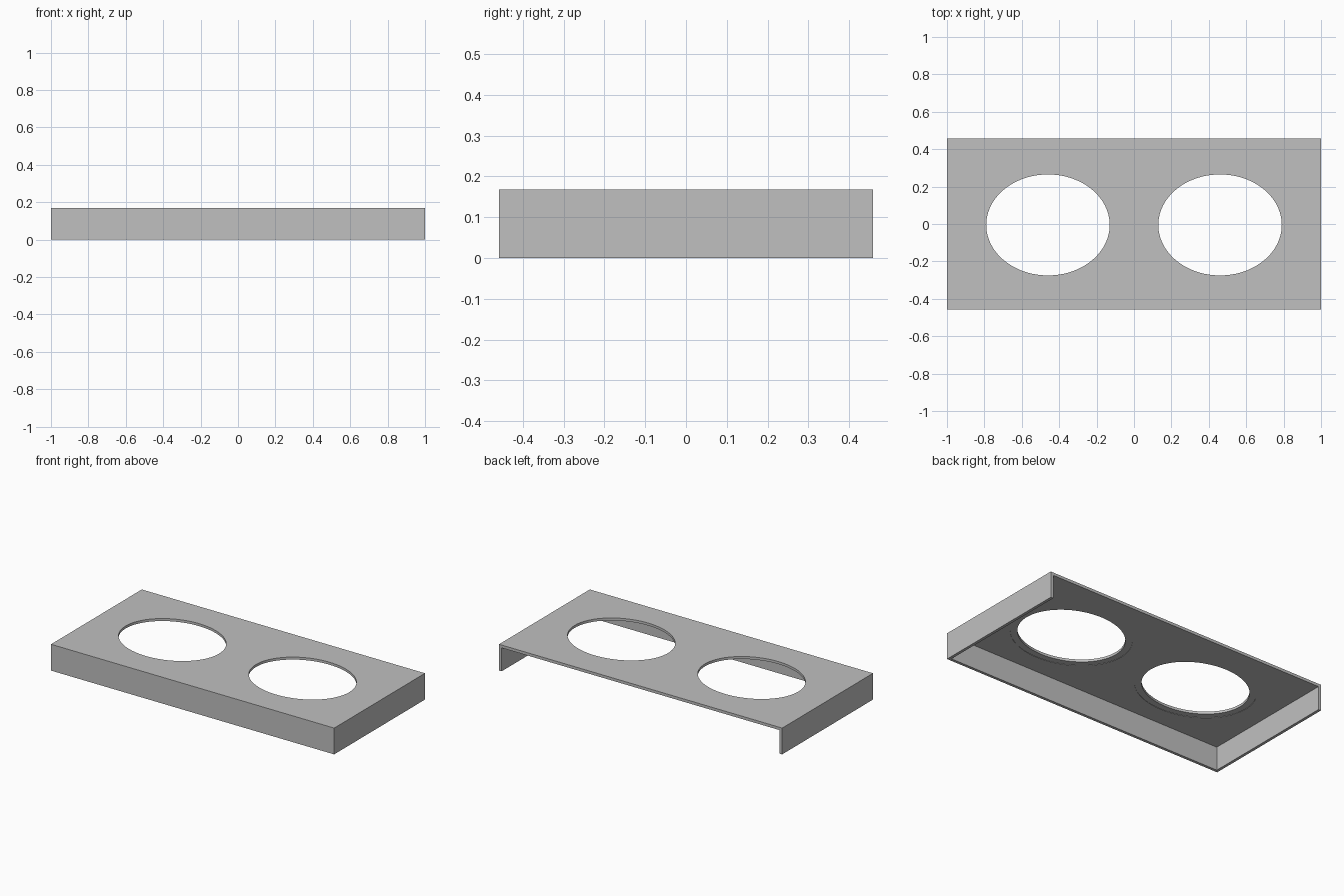
import bpy

if "Cube" in bpy.data.objects:
    bpy.data.objects.remove(bpy.data.objects["Cube"])

L, W, H = 2.0, 0.916, 0.168   # overall size
T = 0.018                     # sheet thickness

grey = bpy.data.materials.new("plain grey")
grey.diffuse_color = (0.53, 0.53, 0.53, 1)
grey.use_nodes = True
grey.node_tree.nodes["Principled BSDF"].inputs["Base Color"].default_value = grey.diffuse_color


def box(name, x0, x1, y0, y1, z0, z1):
    bpy.ops.mesh.primitive_cube_add(size=1, location=((x0 + x1) / 2, (y0 + y1) / 2, (z0 + z1) / 2))
    ob = bpy.context.object
    ob.name = name
    ob.scale = (x1 - x0, y1 - y0, z1 - z0)
    bpy.ops.object.transform_apply(location=True, rotation=False, scale=True)
    return ob


def oval(name, x, rx, ry, z0, z1):
    bpy.ops.mesh.primitive_cylinder_add(vertices=96, radius=1, depth=1, location=(x, -0.005, (z0 + z1) / 2))
    ob = bpy.context.object
    ob.name = name
    ob.scale = (rx, ry, z1 - z0)
    bpy.ops.object.transform_apply(location=True, rotation=False, scale=True)
    return ob


def cut(target, cutter):
    mod = target.modifiers.new(cutter.name, 'BOOLEAN')
    mod.operation = 'DIFFERENCE'
    mod.solver = 'EXACT'
    mod.object = cutter
    bpy.context.view_layer.objects.active = target
    bpy.ops.object.modifier_apply(modifier=mod.name)
    bpy.data.objects.remove(cutter, do_unlink=True)


# Tray: top sheet with front and side walls, open at the back and below
tray = box("tray", -L / 2, L / 2, -W / 2, W / 2, 0, H)
cut(tray, box("cavity", -L / 2 + T, L / 2 - T, -W / 2 + T, W, -0.1, H - T))

# Two oval openings, each with a faint step on the underside
for x in (-0.46, 0.46):
    cut(tray, oval("underside_step", x, 0.37, 0.31, H - T - 0.05, H - T + 0.002))
    cut(tray, oval("opening", x, 0.33, 0.27, 0.05, H + 0.1))

tray.data.materials.clear()
tray.data.materials.append(grey)
for p in tray.data.polygons:
    p.material_index = 0

bpy.ops.object.select_all(action='DESELECT')
tray.select_set(True)
bpy.context.view_layer.objects.active = tray
bpy.ops.object.shade_smooth_by_angle()
